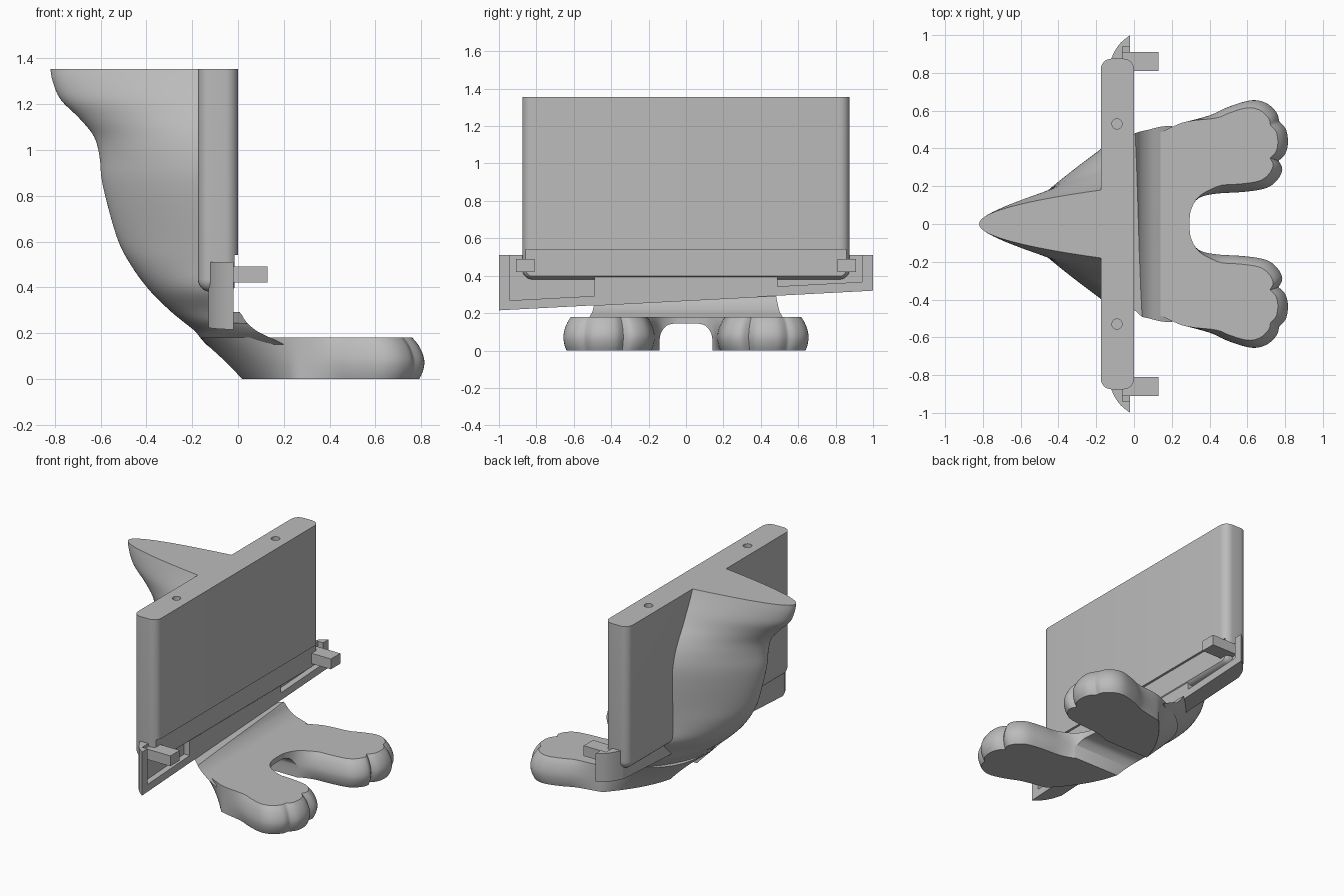
import bpy
import bmesh

cube = bpy.data.objects.get("Cube")
if cube:
    bpy.data.objects.remove(cube, do_unlink=True)

grey = bpy.data.materials.new("plain grey")
grey.use_nodes = True
colour = (0.5, 0.5, 0.5, 1)
grey.diffuse_color = colour
grey.node_tree.nodes["Principled BSDF"].inputs["Base Color"].default_value = colour


def finish(name, bm):
    bmesh.ops.recalc_face_normals(bm, faces=bm.faces)
    mesh = bpy.data.meshes.new(name)
    bm.to_mesh(mesh)
    bm.free()
    mesh.materials.append(grey)
    obj = bpy.data.objects.new(name, mesh)
    bpy.context.collection.objects.link(obj)
    return obj


def loft(name, rings):
    """Skin a stack of closed rings and cap both ends."""
    bm = bmesh.new()
    loops = [[bm.verts.new(p) for p in ring] for ring in rings]
    n = len(loops[0])
    for a, b in zip(loops, loops[1:]):
        for i in range(n):
            j = (i + 1) % n
            bm.faces.new((a[i], a[j], b[j], b[i]))
    bm.faces.new(loops[0])
    bm.faces.new(loops[-1])
    return finish(name, bm)


def slant(y):
    """Height of the sloping lower edge of the bracket."""
    return 0.2675 + 0.0525 * y


def prism(name, outline, bottom, top):
    low = [(x, y, bottom(y) if callable(bottom) else bottom) for x, y in outline]
    return loft(name, [low, [(x, y, top) for x, y in outline]])


def box(name, x0, x1, y0, y1, bottom, top):
    return prism(name, [(x0, y0), (x1, y0), (x1, y1), (x0, y1)], bottom, top)


def cut(obj, *cutters):
    bpy.context.view_layer.objects.active = obj
    for cutter in cutters:
        mod = obj.modifiers.new("cut", "BOOLEAN")
        mod.operation = "DIFFERENCE"
        mod.solver = "EXACT"
        mod.object = cutter
        bpy.ops.object.modifier_apply(modifier=mod.name)
        bpy.data.objects.remove(cutter, do_unlink=True)


def smooth(obj, degrees=35):
    bpy.ops.object.select_all(action="DESELECT")
    obj.select_set(True)
    bpy.context.view_layer.objects.active = obj
    bpy.ops.object.shade_smooth_by_angle(angle=degrees * 3.14159 / 180)


def spline(keys, steps):
    """Catmull-Rom interpolation of a list of equal-length tuples."""
    k = [keys[0]] + list(keys) + [keys[-1]]
    out = []
    for i in range(1, len(k) - 2):
        for s in range(steps):
            t = s / steps
            out.append(tuple(
                0.5 * (2 * b + (c - a) * t + (2 * a - 5 * b + 4 * c - d) * t * t
                       + (3 * b - a - 3 * c + d) * t ** 3)
                for a, b, c, d in zip(*k[i - 1:i + 3])))
    return out + [tuple(keys[-1])]


def mirrored(half):
    """Close a half outline that starts and ends on the centre line."""
    return half + [(x, -y, z) for x, y, z in half[-2:0:-1]]


# Body with flared tail: height, back, half width, roundness, front
body_keys = [
    (0.15, -0.14, 0.52, 1, 0.2), (0.18, -0.165, 0.515, 1, 0.14),
    (0.21, -0.19, 0.5, 1, 0.08), (0.25, -0.24, 0.49, 1, 0.035),
    (0.3, -0.3, 0.48, 0.9, 0), (0.39, -0.39, 0.46, 0.8, -0.1),
    (0.5, -0.47, 0.45, 0.7, -0.1), (0.62, -0.53, 0.45, 0.5, -0.1),
    (0.85, -0.592, 0.45, 0.45, -0.1), (0.97, -0.605, 0.42, 0.5, -0.1),
    (1.06, -0.63, 0.37, 0.6, -0.1), (1.14, -0.695, 0.31, 0.75, -0.1),
    (1.22, -0.775, 0.26, 0.9, -0.1), (1.3, -0.81, 0.215, 1, -0.1),
    (1.355, -0.82, 0.19, 1, -0.1),
]
rings = []
for z, back, width, round_, front in spline(body_keys, 4):
    half = [(front, 0, z)]
    for i in range(21):
        r = 1 - i / 20
        half.append((back + (front - back) * r * r,
                     width * (round_ * r + (1 - round_) * r * r), z))
    rings.append(mirrored(half))
body = loft("body_and_tail", rings)
cut(body, box("ledge_cutter", -0.02, 0.4, -0.8, 0.8, slant, 0.7))
smooth(body)

# Feet: inner edge, three toes and outer edge, with creases between the toes
inner = [(0.295, 0), (0.3, 0.07), (0.34, 0.135), (0.43, 0.16), (0.58, 0.17),
         (0.7, 0.19), (0.76, 0.235), (0.785, 0.29), (0.765, 0.335)]
middle = [(0.765, 0.335), (0.8, 0.37), (0.815, 0.43), (0.805, 0.5), (0.768, 0.545)]
outer = [(0.768, 0.545), (0.755, 0.59), (0.7, 0.64), (0.62, 0.655), (0.5, 0.62),
         (0.4, 0.575), (0.25, 0.535)]
outline = spline(inner, 4)[:-1] + spline(middle, 4)[:-1] + spline(outer, 4)
foot_levels = [(0, 0.93), (0.03, 0.975), (0.07, 1), (0.11, 0.975),
               (0.15, 0.91), (0.18, 0.83)]
rings = []
for z, scale in spline(foot_levels, 3):
    half = []
    for x, y in outline:
        s = 1 + (scale - 1) * min(max((x - 0.3) / 0.15, 0), 1)
        half.append((0.5 + (x - 0.5) * s, 0.42 + (y - 0.42) * s if y else 0, z))
    back = -0.92 * z
    for i in range(1, 21):
        r = 1 - i / 20
        half.append((back + (0.25 - back) * r * r, 0.535 * r ** (1 - 2 * z), z))
    rings.append(mirrored(half))
feet = loft("feet", rings)

# Arch between the feet
arch = spline([(0.14, -0.05), (0.142, 0.03), (0.135, 0.09), (0.105, 0.132), (0.06, 0.145)], 4)
arch += [(-y, z) for y, z in reversed(arch)]
cut(feet, loft("arch_cutter", [[(x, y, z) for y, z in arch] for x in (-0.5, 0.45)]))
smooth(feet)

# Upright panel with rounded sides and bottom
panel = box("panel", -0.175, 0, -0.875, 0.875, 0.38, 1.355)
bm = bmesh.new()
bm.from_mesh(panel.data)
edges = [e for e in bm.edges if min(v.co.z for v in e.verts) < 1]
bmesh.ops.bevel(bm, geom=edges, offset=0.055, segments=7, profile=0.5, affect="EDGES")
bm.to_mesh(panel.data)
bm.free()

# Recessed lower strip and the two holes in the top
cut(panel, box("strip_cutter", -0.015, 0.1, -1, 1, 0.3, 0.54))
for side in (-1, 1):
    bm = bmesh.new()
    bmesh.ops.create_cone(bm, cap_ends=True, segments=32, radius1=0.027,
                          radius2=0.027, depth=0.4)
    bmesh.ops.translate(bm, verts=bm.verts, vec=(-0.09, side * 0.53, 1.355))
    cut(panel, finish("hole_cutter", bm))
smooth(panel)

# Sloping bracket with curved ends
curve = spline([(-0.02, 1), (-0.07, 0.96), (-0.105, 0.91), (-0.13, 0.85)], 4)
plan = curve + [(x, -y) for x, y in reversed(curve)]
bracket = prism("bracket", plan, slant, 0.51)

# Corner pockets in the bracket, and the pegs standing in them
for side in (-1, 1):
    y0, y1 = sorted((side * 0.49, side * 0.94))
    cut(bracket, box("pocket_cutter", -0.06, 0.1, y0, y1, lambda y: slant(y) + 0.05, 0.7))
    y0, y1 = sorted((side * 0.81, side * 0.91))
    box("left_peg" if side > 0 else "right_peg", -0.07, 0.13, y0, y1, 0.42, 0.49)
smooth(bracket)
